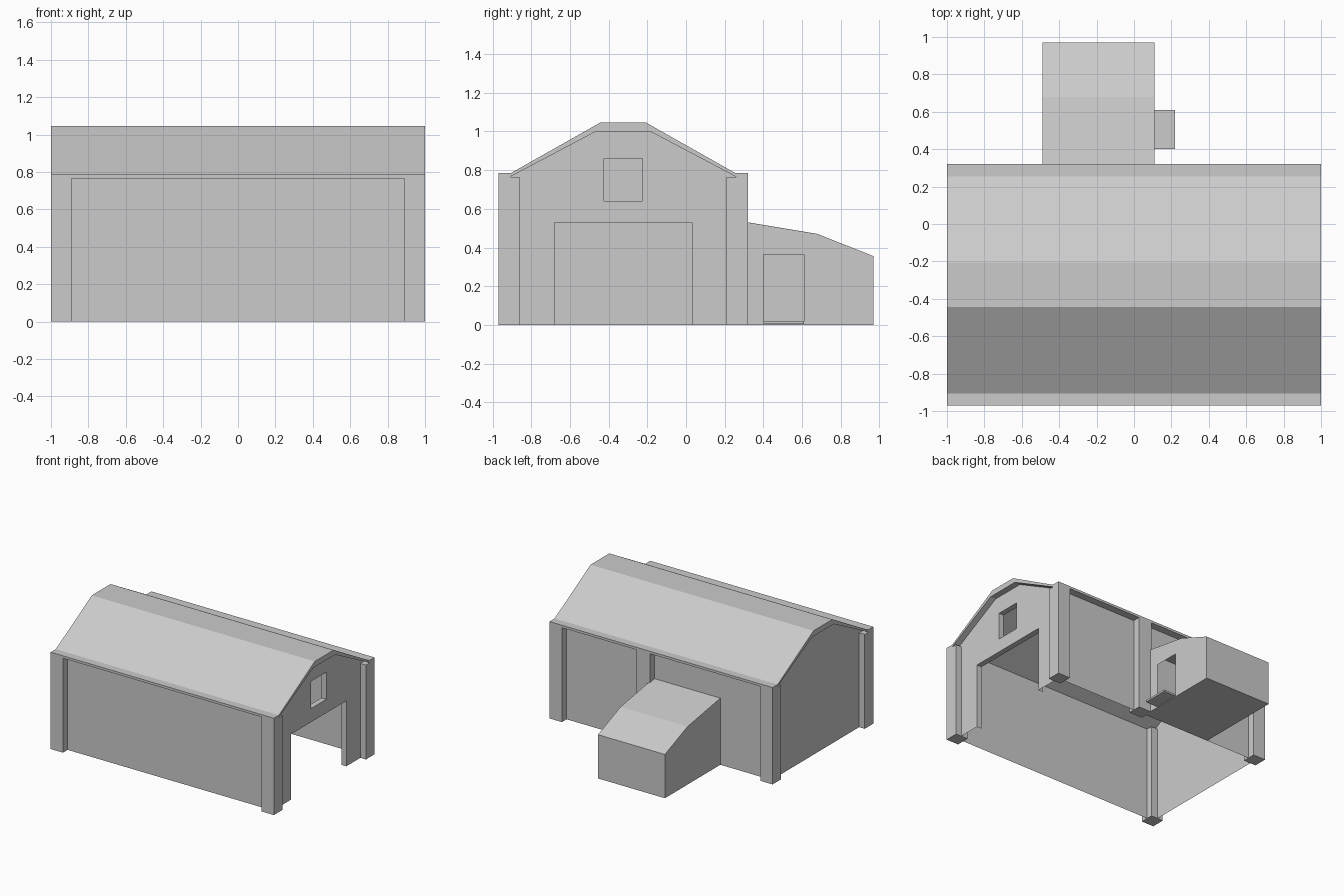
import bpy
import bmesh

cube = bpy.data.objects.get("Cube")
if cube:
    bpy.data.objects.remove(cube, do_unlink=True)

grey = bpy.data.materials.new("plain_grey")
grey.use_nodes = True
grey.diffuse_color = (0.6, 0.6, 0.6, 1)
grey.node_tree.nodes["Principled BSDF"].inputs["Base Color"].default_value = (0.6, 0.6, 0.6, 1)

MID = -0.325            # y of the hall's centre line
FRONT, BACK = -0.91, 0.26
END = 0.95              # x of the gable walls
EAVE = 0.765            # height of the wall tops


def sheet(name, polys):
    """Join flat polygons into one object."""
    bm = bmesh.new()
    for poly in polys:
        bm.faces.new([bm.verts.new(p) for p in poly])
    bmesh.ops.remove_doubles(bm, verts=bm.verts, dist=0.0005)
    bmesh.ops.recalc_face_normals(bm, faces=bm.faces)
    mesh = bpy.data.meshes.new(name)
    bm.to_mesh(mesh)
    bm.free()
    mesh.materials.append(grey)
    obj = bpy.data.objects.new(name, mesh)
    bpy.context.collection.objects.link(obj)
    return obj


def at_x(x, profile):
    return [(x, y, z) for y, z in profile]


def sweep(profile, x0, x1, closed=True):
    """Side faces of a (y, z) profile drawn out along x."""
    ends = profile[1:] + profile[:1] if closed else profile[1:]
    return [[(x0, *a), (x1, *a), (x1, *b), (x0, *b)] for a, b in zip(profile, ends)]


def box(name, x0, x1, y0, y1, z0, z1):
    profile = [(y0, z0), (y1, z0), (y1, z1), (y0, z1)]
    return sheet(name, sweep(profile, x0, x1) + [at_x(x0, profile), at_x(x1, profile)])


def mirrored(profile):
    return [(2 * MID - y, z) for y, z in profile]


# Roof slab with flat eaves and a flat ridge
upper = [(-0.97, 0.785), (-0.905, 0.785), (-0.445, 1.045)]
under = [(-0.465, 1.0), (FRONT, EAVE), (-0.97, EAVE)]
top_line = upper + mirrored(upper)[::-1]
under_line = mirrored(under)[::-1] + under
roof_polys = sweep(top_line + under_line, -1, 1)
for x in (-1, 1):
    roof_polys.append(at_x(x, top_line + under_line))
sheet("roof", roof_polys)

# Long walls
for name, y in (("front_wall", FRONT), ("back_wall", BACK)):
    sheet(name, [[(-END, y, 0), (END, y, 0), (END, y, EAVE), (-END, y, EAVE)]])

# Closed gable
gable = [(FRONT, 0), (FRONT, EAVE), (-0.465, 1.0)]
sheet("closed_gable", [at_x(-END, gable + mirrored(gable)[::-1])])

# Open gable with a doorway, a window and their reveals
door = [(-0.68, 0), (-0.68, 0.53), (MID, 0.53)]
window = [(MID, 0.64), (-0.425, 0.64), (-0.425, 0.86), (MID, 0.86)]
half = gable[::-1] + door + window + [(MID, 1.0)]
polys = [at_x(END, half), at_x(END, mirrored(half))]
for opening in (door, window):
    for side in (opening, mirrored(opening)):
        polys += sweep(side, END - 0.045, END, closed=False)
sheet("open_gable", polys)

# Corner posts and one post beside the annex
for x_name, x in (("left", 0.89), ("right", -1)):
    for y_name, y in (("front", -0.97), ("back", 0.21)):
        box(f"{y_name}_{x_name}_post", x, x + 0.11, y, y + 0.11, 0, EAVE)
box("middle_back_post", 0.10, 0.22, 0.21, 0.32, 0, EAVE)

# Annex with a sloping roof, floor and side doorway
A0, A1 = -0.49, 0.11
CUT = 0.505
shell = [(BACK, 0), (0.97, 0), (0.97, 0.355), (0.68, 0.47), (BACK, 0.54)]
near = [(BACK, 0), (CUT, 0), (CUT, 0.02), (0.40, 0.02), (0.40, 0.365),
        (CUT, 0.365), (CUT, 0.499), (BACK, 0.54)]
far = [(CUT, 0), (0.97, 0), (0.97, 0.355), (0.68, 0.47), (CUT, 0.499),
       (CUT, 0.365), (0.61, 0.365), (0.61, 0.02), (CUT, 0.02)]
sheet("annex", sweep(shell, A0, A1, closed=False)
      + [at_x(A0, shell), at_x(A1, near), at_x(A1, far)])

# Doorstep
box("annex_step", A1, 0.22, 0.40, 0.61, 0.005, 0.02)
